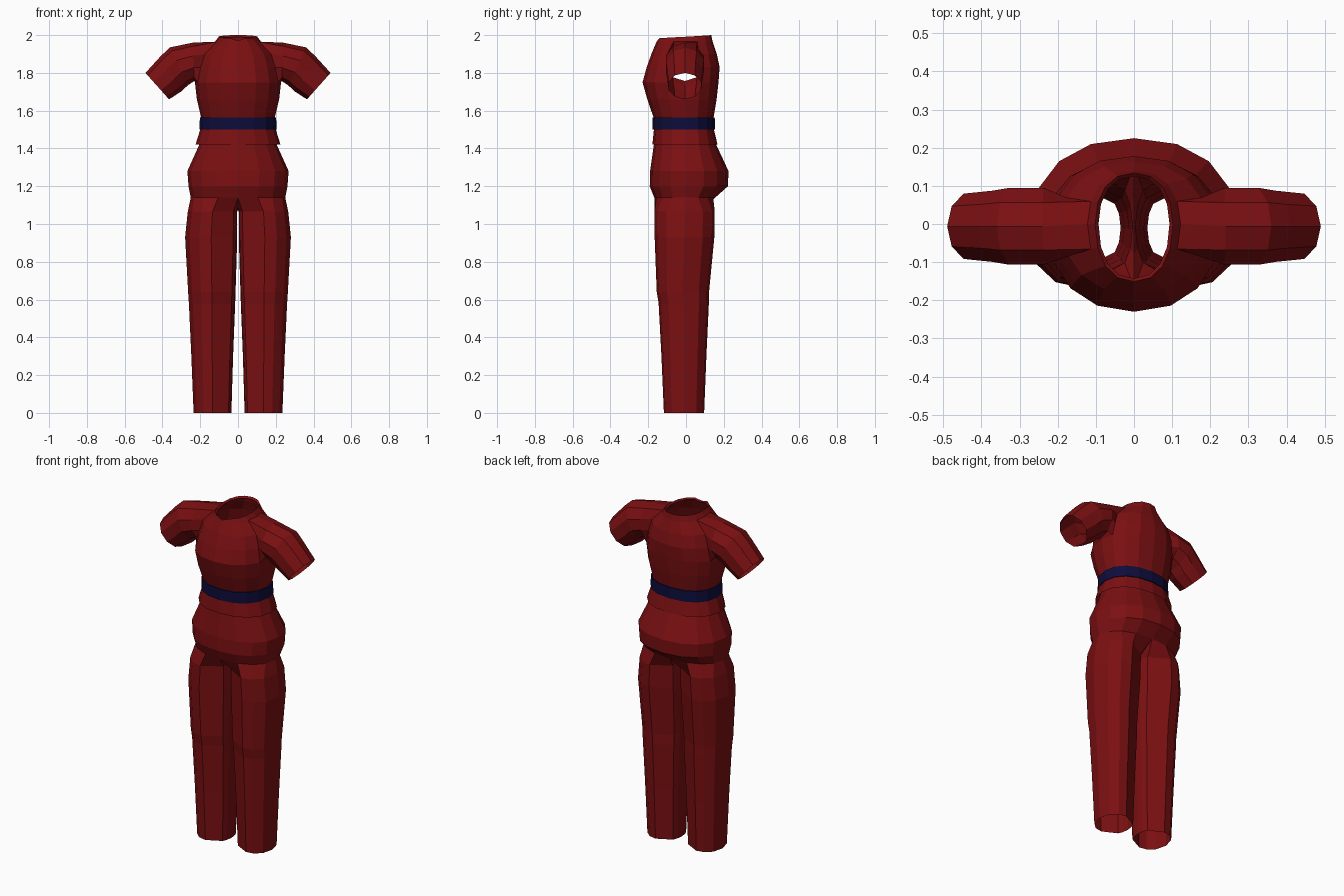
import bpy
import bmesh
from math import sin, cos, pi, radians

if "Cube" in bpy.data.objects:
    bpy.data.objects.remove(bpy.data.objects["Cube"], do_unlink=True)

SIDES = 16


def make_material(name, colour):
    mat = bpy.data.materials.new(name)
    mat.use_nodes = True
    mat.diffuse_color = colour
    bsdf = mat.node_tree.nodes["Principled BSDF"]
    bsdf.inputs["Base Color"].default_value = colour
    bsdf.inputs["Roughness"].default_value = 0.8
    return mat


red = make_material("dark red cloth", (0.2, 0.005, 0.006, 1))
navy = make_material("navy cloth", (0.004, 0.004, 0.045, 1))


def soft(v, power=0.9):
    return abs(v) ** power * (1 if v > 0 else -1)


def body_ring(bm, z, half_width, front, back, rise=0):
    """Ring round the body, starting at the front centre; rise lifts the back."""
    ring = []
    for i in range(SIDES):
        a = 2 * pi * i / SIDES
        depth = front if cos(a) > 0 else back
        ring.append(bm.verts.new((half_width * soft(sin(a)), -depth * soft(cos(a)),
                                  z + rise * (1 - cos(a)) / 2)))
    return ring


def bridge(bm, a, b, skip=()):
    n = len(a)
    for i in range(n):
        if i not in skip:
            j = (i + 1) % n
            bm.faces.new((a[i], a[j], b[j], b[i]))


def finish(bm, name, mat):
    bmesh.ops.recalc_face_normals(bm, faces=bm.faces[:])
    mesh = bpy.data.meshes.new(name)
    bm.to_mesh(mesh)
    bm.free()
    mesh.materials.append(mat)
    obj = bpy.data.objects.new(name, mesh)
    bpy.context.collection.objects.link(obj)
    return obj


def mirrored(i, side):
    return i if side > 0 else (SIDES - i) % SIDES


# Shirt body: height, half width, front depth, back depth, rise at the back
shirt_rows = [
    (1.42, 0.225, 0.178, 0.167),
    (1.50, 0.20, 0.170, 0.148),
    (1.565, 0.195, 0.172, 0.146),
    (1.66, 0.218, 0.205, 0.162),
    (1.75, 0.228, 0.230, 0.172),
    (1.83, 0.212, 0.208, 0.178),
    (1.90, 0.188, 0.183, 0.163),
    (1.965, 0.122, 0.156, 0.141),
    (1.983, 0.102, 0.151, 0.134, 0.017),
    (1.975, 0.093, 0.143, 0.125, 0.014),
]
ARMPIT, SHOULDER = 4, 7
bm = bmesh.new()
rows = [body_ring(bm, *row) for row in shirt_rows]
for r in range(len(rows) - 1):
    armhole = (3, 4, 11, 12) if ARMPIT <= r < SHOULDER else ()
    bridge(bm, rows[r], rows[r + 1], armhole)

# Small notch at the front of the collar
for row in rows[-2:]:
    row[0].co.z -= 0.012

# Sleeves: top (x, z), underside (x, z), half depth
sleeve_rows = [
    ((0.24, 1.960), (0.232, 1.757), 0.106),
    ((0.36, 1.935), (0.265, 1.735), 0.106),
    ((0.41, 1.888), (0.30, 1.702), 0.098),
    ((0.49, 1.80), (0.365, 1.66), 0.09),
]
for side in (1, -1):
    path = [(SHOULDER, 4)] + [(r, 3) for r in range(SHOULDER, ARMPIT - 1, -1)]
    path += [(ARMPIT, 4)] + [(r, 5) for r in range(ARMPIT, SHOULDER + 1)]
    previous = [rows[r][mirrored(i, side)] for r, i in path]
    count = len(previous)
    for top, under, depth in sleeve_rows:
        ring = []
        for k in range(count):
            a = 2 * pi * k / count
            t = (1 - cos(a)) / 2
            ring.append(bm.verts.new((side * (top[0] + (under[0] - top[0]) * t),
                                      -depth * sin(a) - 0.006,
                                      top[1] + (under[1] - top[1]) * t)))
        bridge(bm, previous, ring)
        previous = ring
finish(bm, "shirt", red)

# Belt: a band with its edges turned in
bm = bmesh.new()
belt = [body_ring(bm, *row) for row in [
    (1.50, 0.196, 0.168, 0.146), (1.50, 0.204, 0.177, 0.154),
    (1.565, 0.202, 0.178, 0.152), (1.565, 0.194, 0.170, 0.144)]]
for a, b in zip(belt, belt[1:]):
    bridge(bm, a, b)
finish(bm, "belt", navy)

# Trouser hips
bm = bmesh.new()
hips = [body_ring(bm, *row) for row in [
    (1.47, 0.185, 0.160, 0.140), (1.42, 0.205, 0.170, 0.160),
    (1.28, 0.268, 0.190, 0.225), (1.20, 0.262, 0.192, 0.222),
    (1.14, 0.250, 0.168, 0.155)]]
for a, b in zip(hips, hips[1:]):
    bridge(bm, a, b)

# Crotch seam shared by both legs
crotch = [bm.verts.new((0, y, z)) for y, z in
          ((0.07, 1.09), (0, 1.075), (-0.08, 1.09))]

# Legs: height, inner x, outer x, front y, back y
leg_rows = [
    (1.065, 0.004, 0.266, -0.166, 0.152),
    (0.93, 0.004, 0.280, -0.166, 0.150),
    (0.64, 0.013, 0.264, -0.155, 0.122),
    (0.58, 0.015, 0.260, -0.145, 0.121),
    (0.30, 0.026, 0.247, -0.130, 0.108),
    (0.0, 0.035, 0.235, -0.117, 0.096),
]
angles = [-56, 0, 25, 55, 90, 125, 155, 180, 236, 252, 270, 288]
for side in (1, -1):
    previous = [hips[-1][mirrored(i, side)] for i in range(9)] + crotch
    for z, inner, outer, front, back in leg_rows:
        mid_x, mid_y = (inner + outer) / 2, (front + back) / 2
        ring = [bm.verts.new((
            side * (mid_x + (outer - inner) / 2 * soft(sin(radians(a)))),
            mid_y + (front - back) / 2 * soft(cos(radians(a))), z)) for a in angles]
        bridge(bm, previous, ring)
        previous = ring
finish(bm, "trousers", red)
